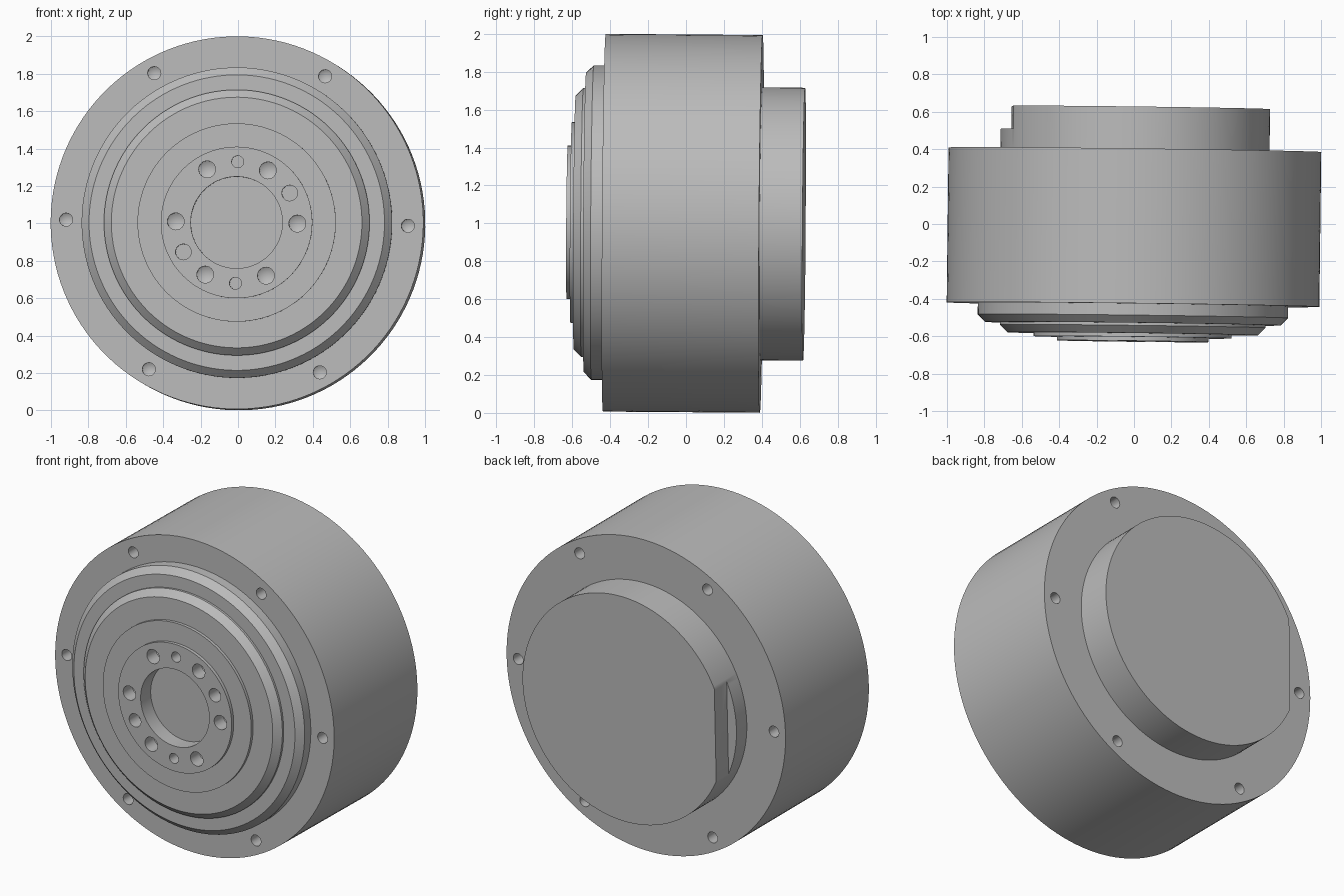
import bpy, bmesh, math
from mathutils import Matrix, Euler

cube = bpy.data.objects.get("Cube")
if cube:
    bpy.data.objects.remove(cube, do_unlink=True)

STEPS = 128
# the whole part leans slightly off the axes
TILT = Matrix.Translation((0, 0, 1)) @ Euler((-0.0075, 0.018, -0.0125)).to_matrix().to_4x4()

metal = bpy.data.materials.new("grey metal")
metal.use_nodes = True
GREY = (0.5, 0.5, 0.5, 1)
metal.diffuse_color = GREY
metal.node_tree.nodes["Principled BSDF"].inputs["Base Color"].default_value = GREY


def add_object(name, bm):
    bmesh.ops.recalc_face_normals(bm, faces=bm.faces)
    mesh = bpy.data.meshes.new(name)
    bm.to_mesh(mesh)
    bm.free()
    mesh.materials.append(metal)
    obj = bpy.data.objects.new(name, mesh)
    bpy.context.collection.objects.link(obj)
    return obj


def lathe(bm, profile, steps=STEPS, offset=(0, 0, 0)):
    """Turn (radius, y) points around the y axis."""
    rings = []
    for r, y in profile:
        if r == 0:
            rings.append([bm.verts.new((offset[0], y, offset[2]))] * steps)
        else:
            angles = [2 * math.pi * i / steps for i in range(steps)]
            rings.append([bm.verts.new((offset[0] + r * math.cos(a), y,
                                        offset[2] + r * math.sin(a))) for a in angles])
    for a, b in zip(rings, rings[1:]):
        for i in range(steps):
            j = (i + 1) % steps
            quad = list(dict.fromkeys((a[i], a[j], b[j], b[i])))
            bm.faces.new(quad)


def turned(name, profile):
    bm = bmesh.new()
    lathe(bm, profile)
    return add_object(name, bm)


def drill(bm, angle, circle, radius, face, depth, tip):
    """Hole cutter starting outside a face; the sign of depth is its direction."""
    a = math.radians(angle)
    out = face - math.copysign(0.05, depth)
    end = face + depth
    lathe(bm, [(0, out), (radius, out), (radius, end), (0, end + math.copysign(tip, depth))],
          24, (circle * math.cos(a), 0, circle * math.sin(a)))


def cut(obj, bm):
    cutter = add_object("cutter", bm)
    cutter.hide_render = True
    mod = obj.modifiers.new("cut", 'BOOLEAN')
    mod.operation = 'DIFFERENCE'
    mod.solver = 'EXACT'
    mod.object = cutter
    bpy.context.view_layer.objects.active = obj
    bpy.ops.object.modifier_apply(modifier=mod.name)
    bpy.data.objects.remove(cutter, do_unlink=True)


FRONT, BACK, HUB = -0.431, 0.397, -0.627

# drum housing with bolt holes on both faces
housing = turned("housing", [(0, FRONT), (0.9965, FRONT), (0.9965, BACK), (0, BACK)])
bm = bmesh.new()
for k in range(6):
    drill(bm, k * 60, 0.914, 0.035, FRONT, 0.12, 0.02)
    drill(bm, k * 60, 0.914, 0.035, BACK, -0.12, 0.02)
cut(housing, bm)

# stepped front cover with a sunk centre
cover = turned("front_cover", [
    (0, -0.527), (0.245, -0.527), (0.245, HUB), (0.405, HUB), (0.405, -0.606),
    (0.53, -0.606), (0.53, -0.587), (0.67, -0.587), (0.71, -0.547), (0.71, -0.533),
    (0.79, -0.533), (0.83, -0.493), (0.83, -0.42), (0, -0.42)])
bm = bmesh.new()
for k in range(6):
    drill(bm, k * 60, 0.325, 0.045, HUB, 0.09, 0.025)
for k in (0, 180):
    drill(bm, k + 90, 0.325, 0.032, HUB, 0.09, 0)
    drill(bm, k + 30, 0.325, 0.042, HUB, 0.09, 0)
cut(cover, bm)

# rear boss with a flat milled on one side
boss = turned("rear_boss", [(0, 0.39), (0.72, 0.39), (0.72, 0.623), (0, 0.623)])
bm = bmesh.new()
bmesh.ops.create_cube(bm, size=1, matrix=Matrix.Translation((-1.157, 1.0, 0)))
cut(boss, bm)

# lean the parts and shade them
bpy.ops.object.select_all(action='DESELECT')
for obj in (housing, cover, boss):
    obj.data.transform(TILT)
    obj.select_set(True)
bpy.context.view_layer.objects.active = housing
bpy.ops.object.shade_smooth_by_angle(angle=math.radians(25))
